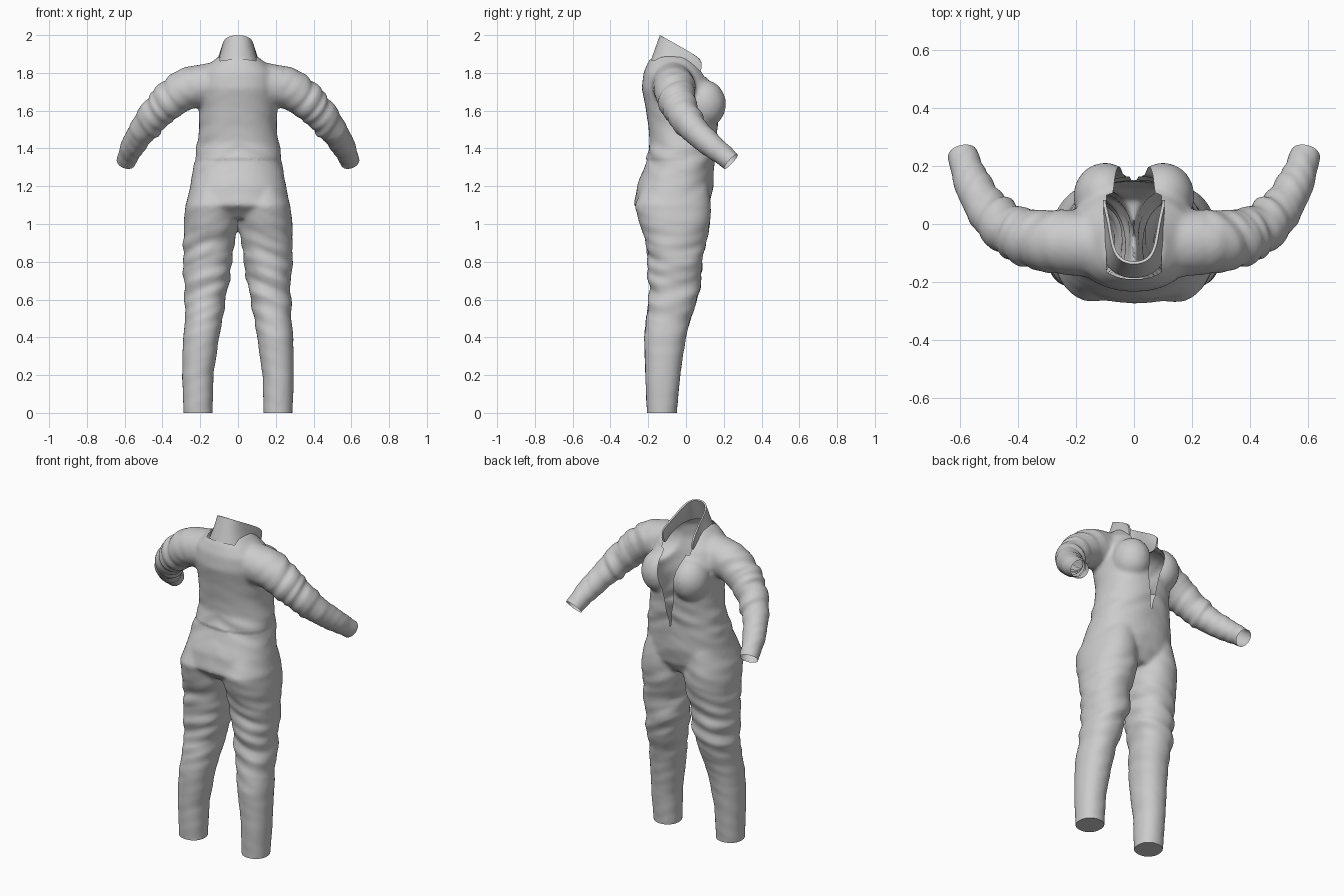
import bpy, bmesh, math
from mathutils import Vector, noise

cube = bpy.data.objects.get("Cube")
if cube:
    bpy.data.objects.remove(cube)

fabric = bpy.data.materials.new("grey_fabric")
fabric.use_nodes = True
GREY = (0.6, 0.6, 0.6, 1)
fabric.diffuse_color = GREY
fabric.node_tree.nodes["Principled BSDF"].inputs["Base Color"].default_value = GREY


def make_object(name, bm):
    bmesh.ops.recalc_face_normals(bm, faces=bm.faces)
    mesh = bpy.data.meshes.new(name)
    bm.to_mesh(mesh)
    bm.free()
    obj = bpy.data.objects.new(name, mesh)
    bpy.context.collection.objects.link(obj)
    mesh.materials.append(fabric)
    return obj


def apply_modifiers(obj):
    graph = bpy.context.evaluated_depsgraph_get()
    mesh = bpy.data.meshes.new_from_object(obj.evaluated_get(graph))
    obj.modifiers.clear()
    obj.data = mesh


def shade_smooth(obj):
    bpy.ops.object.select_all(action='DESELECT')
    obj.select_set(True)
    bpy.context.view_layer.objects.active = obj
    bpy.ops.object.shade_smooth_by_angle(angle=math.radians(50))


def power(value, exponent):
    return math.copysign(abs(value) ** exponent, value)


def loft(bm, rings, exponent=1.0, sides=40):
    """Closed tube through rings given as (centre, side axis, depth axis)."""
    loops = []
    for centre, side, depth in rings:
        angles = [math.tau * i / sides for i in range(sides)]
        loops.append([bm.verts.new(centre + side * power(math.cos(a), exponent)
                                   + depth * power(math.sin(a), exponent)) for a in angles])
    for low, high in zip(loops, loops[1:]):
        for i in range(sides):
            j = (i + 1) % sides
            bm.faces.new((low[i], low[j], high[j], high[i]))
    bm.faces.new(loops[0][::-1])
    bm.faces.new(loops[-1])


def level_ring(z, x0, x1, y0, y1):
    return (Vector(((x0 + x1) / 2, (y0 + y1) / 2, z)),
            Vector(((x1 - x0) / 2, 0, 0)), Vector((0, (y1 - y0) / 2, 0)))


# Torso: height, half width, back, chest side
TORSO = [(1.03, .2, -.2, .08), (1.1, .275, -.275, .125), (1.2, .255, -.26, .145),
         (1.33, .232, -.205, .15), (1.42, .215, -.19, .16), (1.52, .205, -.2, .17),
         (1.62, .21, -.215, .175), (1.72, .215, -.235, .15), (1.8, .2, -.225, .1),
         (1.85, .15, -.205, .06), (1.89, .1, -.18, .03)]
# Leg: height, inner x, outer x, back, front
LEG = [(-.04, .135, .287, -.205, -.052), (.2, .13, .297, -.216, -.03), (.4, .1, .292, -.222, 0),
       (.5, .085, .283, -.212, .025), (.6, .063, .283, -.195, .06), (.7, .043, .28, -.198, .08),
       (.8, .03, .288, -.203, .088), (.9, .016, .288, -.212, .105), (1, .002, .288, -.245, .13),
       (1.1, .002, .278, -.27, .13), (1.2, .02, .24, -.23, .12)]
# Arm: centre and radius
ARM = [(.13, -.07, 1.74, .115), (.27, -.06, 1.72, .112), (.36, -.05, 1.66, .1),
       (.44, -.02, 1.58, .088), (.5, .04, 1.5, .077), (.56, .14, 1.41, .064),
       (.59, .235, 1.335, .054), (.605, .3, 1.28, .052)]

bm = bmesh.new()
loft(bm, [level_ring(z, -w, w, back, front) for z, w, back, front in TORSO], .88)
arm_points = [Vector(p[:3]) for p in ARM]
for s in (1, -1):
    loft(bm, [level_ring(z, s * a, s * b, back, front) for z, a, b, back, front in LEG], .92)
    rings = []
    for i, p in enumerate(arm_points):
        along = (arm_points[min(i + 1, len(ARM) - 1)] - arm_points[max(i - 1, 0)]).normalized()
        side = along.cross(Vector((0, 0, 1))).normalized()
        up = side.cross(along)
        mirror = Vector((s, 1, 1))
        rings.append((p * mirror, side * mirror * ARM[i][3], up * mirror * ARM[i][3]))
    loft(bm, rings)
    # Bust
    ball = bmesh.ops.create_uvsphere(bm, u_segments=24, v_segments=16, radius=.115)
    for v in ball["verts"]:
        v.co = v.co * Vector((.95, 1, 1.1)) + Vector((s * .1, .097, 1.635))
suit = make_object("jumpsuit_body", bm)

# Fuse the parts into one skin
remesh = suit.modifiers.new("fuse", 'REMESH')
remesh.mode = 'VOXEL'
remesh.voxel_size = .011
smooth = suit.modifiers.new("soften", 'SMOOTH')
smooth.factor = .5
smooth.iterations = 9
apply_modifiers(suit)

bm = bmesh.new()
bm.from_mesh(suit.data)
bm.normal_update()


def bump(value, centre, width):
    return math.exp(-((value - centre) / width) ** 2)


# Cloth folds at the knees, hips, waist and elbows, plus a waist seam on the back
shifts = []
for v in bm.verts:
    x, y, z = v.co
    ax = abs(x)
    if ax > .24 and z > 1.26:
        flow = ax * .75 - z * .6 + y * .4
        fold = noise.noise(Vector((ax * 5, y * 5 + 3, flow * 26)))
        shift = fold * .011 * (bump(ax, .42, .13) + .15)
    else:
        fold = noise.noise(Vector((x * 5, y * 6, z * 17 + ax * 7)))
        amount = bump(z, .75, .28) + .7 * bump(z, 1.36, .1) + .12
        shift = fold * .013 * amount
        if y < 0 and 1.34 < z < 1.44:
            shift += .008 * (1.44 - z) * 10 * bump(x, 0, .2)
    shifts.append(v.normal * shift)
for v, shift in zip(bm.verts, shifts):
    v.co += shift


def cut(point, normal, inside):
    """Slice the faces chosen by the rule along a plane."""
    faces = [f for f in bm.faces if inside(f.calc_center_median())]
    geom = list({g for f in faces for g in (*f.verts, *f.edges)}) + faces
    return bmesh.ops.bisect_plane(bm, geom=geom, plane_co=point, plane_no=normal, dist=1e-5)


def remove(inside):
    faces = [f for f in bm.faces if inside(f.calc_center_median())]
    bmesh.ops.delete(bm, geom=faces, context='FACES')


# Open sleeve ends
for s in (1, -1):
    wrist = Vector((s * .592, .24, 1.333))
    along = Vector((s * .2, .67, -.62))
    cut(wrist, along, lambda c: c.x * s > .45)
    remove(lambda c: c.x * s > .45 and (c - wrist).dot(along) > 0)

# Flat trouser hems
hem = cut(Vector((0, 0, 0)), Vector((0, 0, 1)), lambda c: c.z < .1)
remove(lambda c: c.z < 0)
edges = [e for e in bm.edges if e.is_boundary and all(abs(v.co.z) < 1e-4 for v in e.verts)]
bmesh.ops.holes_fill(bm, edges=edges, sides=0)

# Open front, narrowing to a point at the waist
BOTTOM, SLOPE = 1.33, .165
for s in (1, -1):
    cut(Vector((0, 0, BOTTOM)), Vector((s, 0, -SLOPE)), lambda c: c.y > 0 and c.z > 1.3 and abs(c.x) < .15)
remove(lambda c: c.y > 0 and c.z > BOTTOM and abs(c.x) < (c.z - BOTTOM) * SLOPE)

# Neck hole beneath the collar
neck = Vector((0, -.17, 1.865))
tilt = Vector((0, .32, 1))
near_neck = lambda c: abs(c.x) < .15 and c.z > 1.7
for s in (1, -1):
    cut(Vector((s * .095, 0, 0)), Vector((1, 0, 0)), near_neck)
cut(neck, tilt, near_neck)
remove(lambda c: abs(c.x) < .095 and c.z > 1.7 and (c - neck).dot(tilt) > 0)
bm.to_mesh(suit.data)
bm.free()
shade_smooth(suit)

# Standing collar, open at the chest
BASE = [(0, -.188), (.07, -.17), (.112, -.11), (.122, -.02), (.098, .075)]
TOP = [(0, -.138), (.05, -.125), (.075, -.08), (.085, 0), (.107, .088)]


def collar_row(points, z_back, drop):
    full = [(-x, y) for x, y in points[:0:-1]] + points
    return [Vector((x, y, z_back - (y - points[0][1]) * drop)) for x, y in full]


bm = bmesh.new()
low = collar_row(BASE, 1.865, .32)
high = collar_row(TOP, 2.0, .57)
middle = [a.lerp(b, .45) * Vector((.95, 1, 1)) for a, b in zip(low, high)]
rows = [[bm.verts.new(p) for p in row] for row in (low, middle, high)]
for a, b in zip(rows, rows[1:]):
    for i in range(len(a) - 1):
        bm.faces.new((a[i], a[i + 1], b[i + 1], b[i]))
collar = make_object("collar", bm)
subdivide = collar.modifiers.new("round", 'SUBSURF')
subdivide.levels = subdivide.render_levels = 3
thickness = collar.modifiers.new("thickness", 'SOLIDIFY')
thickness.thickness = .01
thickness.offset = 0
apply_modifiers(collar)
shade_smooth(collar)
